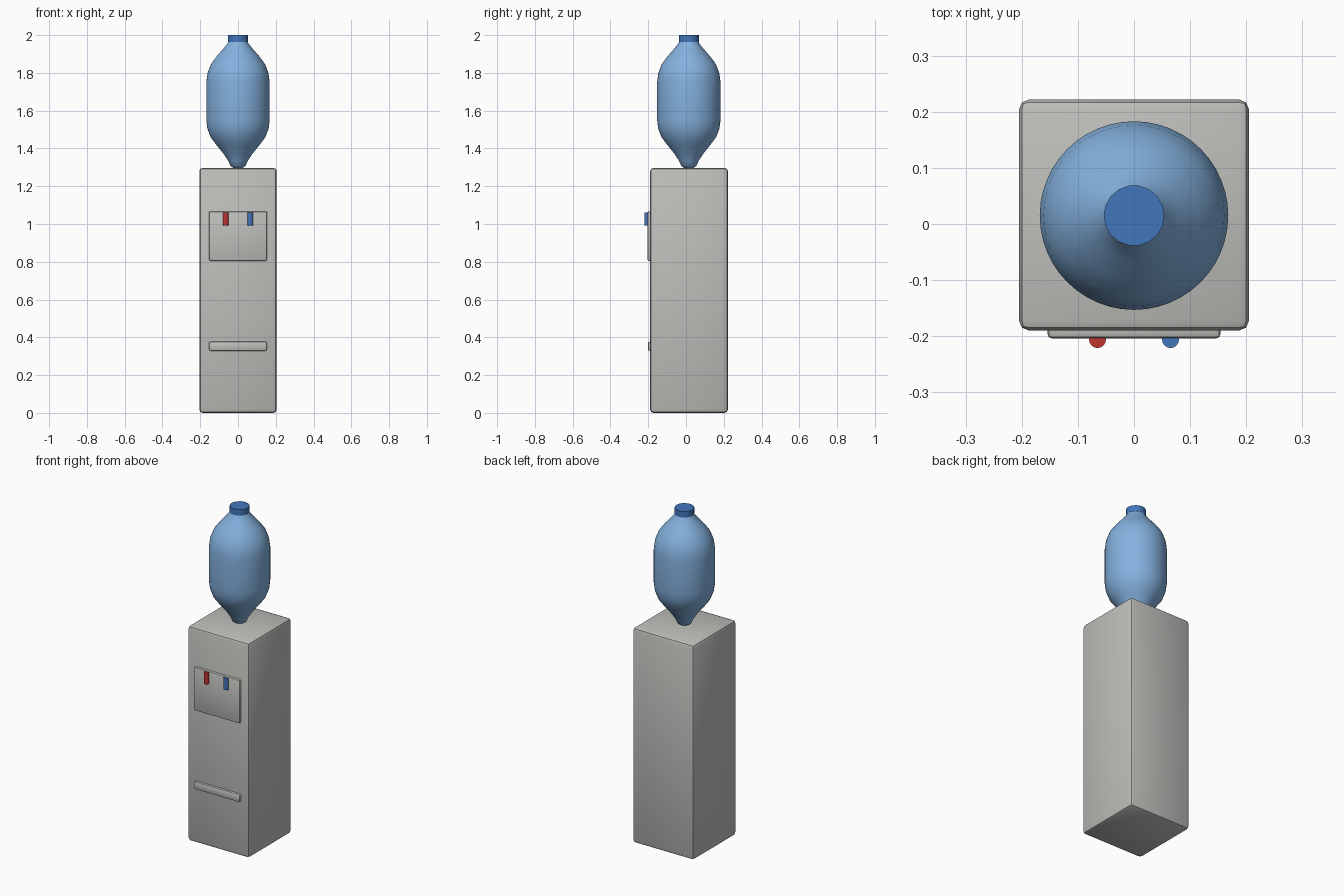
import bpy, bmesh, math

cube = bpy.data.objects.get("Cube")
if cube:
    bpy.data.objects.remove(cube, do_unlink=True)


def material(name, rgb):
    m = bpy.data.materials.new(name)
    m.use_nodes = True
    m.diffuse_color = (*rgb, 1)
    m.node_tree.nodes["Principled BSDF"].inputs["Base Color"].default_value = (*rgb, 1)
    return m


GREY = material("warm grey plastic", (0.52, 0.52, 0.50))
BOTTLE = material("light blue bottle", (0.23, 0.44, 0.73))
BLUE = material("blue plastic", (0.055, 0.18, 0.50))
RED = material("red plastic", (0.52, 0.035, 0.03))


def finish(name, bm, mat, angle=40):
    mesh = bpy.data.meshes.new(name)
    bmesh.ops.recalc_face_normals(bm, faces=bm.faces)
    bm.to_mesh(mesh)
    bm.free()
    mesh.materials.append(mat)
    ob = bpy.data.objects.new(name, mesh)
    bpy.context.collection.objects.link(ob)
    bpy.ops.object.select_all(action="DESELECT")
    ob.select_set(True)
    bpy.context.view_layer.objects.active = ob
    bpy.ops.object.shade_smooth_by_angle(angle=math.radians(angle))
    return ob


def rounded_box(name, lo, hi, bevel, segments):
    bm = bmesh.new()
    bmesh.ops.create_cube(bm, size=1)
    for v in bm.verts:
        v.co = [h if c > 0 else l for c, l, h in zip(v.co, lo, hi)]
    bmesh.ops.bevel(bm, geom=bm.edges[:], offset=bevel, segments=segments,
                    profile=0.5, affect="EDGES")
    return finish(name, bm, GREY)


def lathe(name, profile, centre, sides, mat):
    """Turn (radius, height) points around a vertical axis and cap the ends."""
    bm = bmesh.new()
    rings = []
    for r, z in profile:
        turns = [math.tau * i / sides for i in range(sides)]
        rings.append([bm.verts.new((centre[0] + r * math.cos(a),
                                    centre[1] + r * math.sin(a), z)) for a in turns])
    for low, high in zip(rings, rings[1:]):
        for i in range(sides):
            j = (i + 1) % sides
            bm.faces.new((low[i], low[j], high[j], high[i]))
    bm.faces.new(rings[0][::-1])
    bm.faces.new(rings[-1])
    return finish(name, bm, mat)


# Cabinet with its raised front panel and drip ledge
rounded_box("cabinet", (-0.205, -0.19, 0), (0.205, 0.222, 1.297), 0.018, 2)
rounded_box("tap_panel", (-0.154, -0.204, 0.805), (0.154, -0.17, 1.067), 0.008, 2)
rounded_box("drip_ledge", (-0.154, -0.202, 0.328), (0.154, -0.17, 0.377), 0.01, 2)

# Hot and cold taps
for name, x, mat in (("hot_tap", -0.065, RED), ("cold_tap", 0.065, BLUE)):
    lathe(name, [(0.015, 0.993), (0.015, 1.062)], (x, -0.206), 16, mat)

# Upturned bottle and its cap
AXIS = (0, 0.015)
lathe("bottle", [(0.025, 1.297), (0.04, 1.308), (0.052, 1.335), (0.075, 1.37), (0.115, 1.42),
                 (0.145, 1.46), (0.162, 1.505), (0.168, 1.55), (0.168, 1.75),
                 (0.161, 1.80), (0.144, 1.845), (0.115, 1.885), (0.08, 1.925),
                 (0.056, 1.955), (0.05, 1.97)], AXIS, 48, BOTTLE)
lathe("bottle_cap", [(0.054, 1.963), (0.054, 2.0)], AXIS, 18, BLUE)
